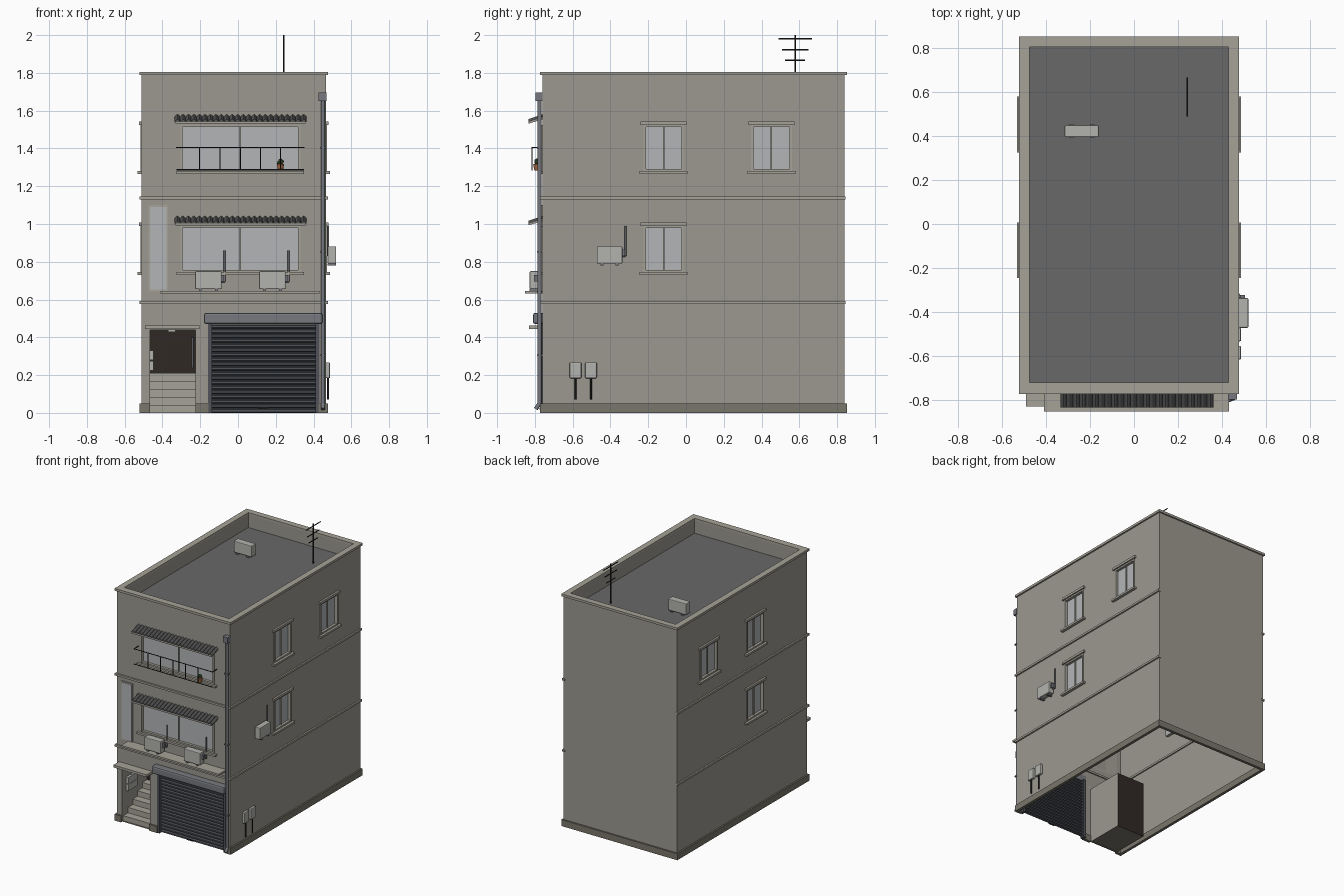
import bpy, bmesh, math
from mathutils import Vector, Matrix

if "Cube" in bpy.data.objects:
    bpy.data.objects.remove(bpy.data.objects["Cube"])

XL, XR, YF, YB = -0.51, 0.465, -0.76, 0.84      # wall planes
FLOOR = 1.69


def mat(name, r, g, b):
    m = bpy.data.materials.new(name)
    m.diffuse_color = (r, g, b, 1)
    m.use_nodes = True
    m.node_tree.nodes["Principled BSDF"].inputs["Base Color"].default_value = m.diffuse_color
    return m


WALL = mat("plaster", .33, .315, .275)
TRIM = mat("trim", .38, .365, .31)
BASE = mat("plinth", .19, .18, .145)
ROOF = mat("roofing", .14, .14, .14)
GLASS = mat("glass", .45, .46, .47)
WHITE = mat("appliance", .45, .45, .43)
STEEL = mat("steel", .08, .085, .1)
GREY = mat("grey_metal", .18, .19, .21)
TILE = mat("tile", .09, .09, .09)
BLACK = mat("black", .02, .02, .022)
BROWN = mat("dark_interior", .03, .022, .018)
CLAY = mat("clay", .4, .14, .05)
LEAF = mat("leaf", .06, .12, .04)


def finish(name, bm, m, smooth=False):
    me = bpy.data.meshes.new(name)
    bm.to_mesh(me)
    bm.free()
    ob = bpy.data.objects.new(name, me)
    me.materials.append(m)
    bpy.context.collection.objects.link(ob)
    if smooth:
        for p in me.polygons:
            p.use_smooth = len(p.vertices) == 4
    return ob


def place(side, u, z, d):
    """Point on a facade: u along it, d outwards. W is plain world x, z, y."""
    return {"F": (u, YF - d, z), "R": (XR + d, u, z), "L": (XL - d, u, z), "W": (u, d, z)}[side]


def boxes(name, side, items, m, bevel=0):
    """One object made of boxes (u0, u1, z0, z1, d0, d1)."""
    bm = bmesh.new()
    for u0, u1, z0, z1, d0, d1 in items:
        a, b = Vector(place(side, u0, z0, d0)), Vector(place(side, u1, z1, d1))
        s = b - a
        bmesh.ops.create_cube(bm, size=1, matrix=Matrix.Translation((a + b) / 2) @
                              Matrix.Diagonal((abs(s.x), abs(s.y), abs(s.z), 1)))
    ob = finish(name, bm, m)
    if bevel:
        mod = ob.modifiers.new("bevel", "BEVEL")
        mod.width, mod.segments = bevel, 2
    return ob


def rods(name, paths, r, m, sides=8):
    """Round bars along straight runs of points."""
    bm = bmesh.new()
    for path in paths:
        for a, b in zip(path, path[1:]):
            a, b = Vector(a), Vector(b)
            rot = (b - a).to_track_quat("Z", "Y").to_matrix().to_4x4()
            bmesh.ops.create_cone(bm, cap_ends=True, segments=sides, radius1=r, radius2=r,
                                  depth=(b - a).length, matrix=Matrix.Translation((a + b) / 2) @ rot)
    return finish(name, bm, m, True)


def strip(name, a, b, m):
    """Sheet between two matching polylines."""
    bm = bmesh.new()
    va, vb = [bm.verts.new(p) for p in a], [bm.verts.new(p) for p in b]
    for i in range(len(a) - 1):
        bm.faces.new((va[i], va[i + 1], vb[i + 1], vb[i]))
    return finish(name, bm, m)


def facade(name, side, u0, u1, z1, holes):
    """Wall sheet on a grid, leaving out rectangular holes."""
    us = sorted({u0, u1, *[v for h in holes for v in h[:2]]})
    zs = sorted({0, z1, *[v for h in holes for v in h[2:]]})
    bm = bmesh.new()
    for a, b in zip(us, us[1:]):
        for c, d in zip(zs, zs[1:]):
            if not any(h[0] <= a and b <= h[1] and h[2] <= c and d <= h[3] for h in holes):
                bm.faces.new([bm.verts.new(place(side, u, z, 0)) for u, z in ((a, c), (b, c), (b, d), (a, d))])
    bmesh.ops.remove_doubles(bm, verts=bm.verts, dist=1e-5)
    return finish(name, bm, WALL)


def window(name, side, u0, u1, z0, z1, lintel=True):
    f, mid = .012, (u0 + u1) / 2
    boxes(name + "_glass", side, [(u0, u1, z0, z1, -.022, -.016)], GLASS)
    boxes(name + "_frame", side, [(u0, u0 + f, z0, z1, -.022, .006), (u1 - f, u1, z0, z1, -.022, .006),
                                  (u0 + f, u1 - f, z0, z0 + f, -.022, .004), (u0 + f, u1 - f, z1 - f, z1, -.022, .004),
                                  (mid - .004, mid + .004, z0 + f, z1 - f, -.016, -.008)], TRIM)
    boxes(name + "_sill", side, [(u0 - .02, u1 + .02, z0 - .015, z0, 0, .022)], TRIM)
    if lintel:
        boxes(name + "_lintel", side, [(u0 - .015, u1 + .015, z1, z1 + .018, 0, .015)], TRIM)


# walls
door, gate = (-.467, -.225, 0, .44), (-.155, .425, 0, .48)
front_win = [(-.305, .33, 1.28, 1.525), (-.305, .33, .745, .99)]
side_win = [(-.225, -.013, 1.28, 1.525), (.345, .56, 1.28, 1.525), (-.225, -.013, .745, .99)]
facade("front_wall", "F", XL, XR, 1.79, [door, gate] + front_win)
facade("right_wall", "R", YF, YB, 1.79, side_win)
facade("left_wall", "L", YF, YB, 1.79, side_win)
strip("back_wall", [(XL, YB, 0), (XR, YB, 0)], [(XL, YB, 1.79), (XR, YB, 1.79)], WALL)

# roof, parapet inner faces and coping
strip("roof_deck", [(XL, YF, FLOOR), (XR, YF, FLOOR)], [(XL, YB, FLOOR), (XR, YB, FLOOR)], ROOF)
ix0, ix1, iy0, iy1 = -.475, .43, -.72, .805
ring = [(ix0, iy0), (ix1, iy0), (ix1, iy1), (ix0, iy1), (ix0, iy0)]
strip("parapet_inside", [(x, y, FLOOR) for x, y in ring], [(x, y, 1.79) for x, y in ring], WALL)
boxes("coping", "W", [(-.522, .477, 1.788, 1.806, -.772, iy0), (-.522, .477, 1.788, 1.806, iy1, .852),
                      (-.522, ix0, 1.788, 1.806, iy0, iy1), (ix1, .477, 1.788, 1.806, iy0, iy1)], TRIM)

# plinth and floor bands
boxes("plinth", "W", [(-.522, -.50, 0, .05, -.772, .852), (.455, .477, 0, .05, -.772, .852),
                      (-.50, .455, 0, .05, .83, .852), (-.50, -.467, 0, .05, -.772, -.75),
                      (-.225, -.155, 0, .05, -.772, -.75), (.425, .455, 0, .05, -.772, -.75)], BASE)
for z in (.577, 1.13):
    boxes("floor_band", "W", [(-.522, .477, z, z + .015, -.774, -.75), (-.522, -.50, z, z + .015, -.75, .845),
                              (.455, .477, z, z + .015, -.75, .845)], TRIM)

# windows
for i, w in enumerate(front_win):
    window(f"front_window_{i}", "F", *w, lintel=False)
for side in "RL":
    for i, w in enumerate(side_win):
        window(f"side_window_{side}_{i}", side, *w)

# tiled awnings over the front windows
for zt in (1.575, 1.037):
    n, x0, x1 = 24, -.335, .362
    xs = [x0 + (x1 - x0) * i / (n * 6) for i in range(n * 6 + 1)]
    hump = [.013 * abs(math.sin(math.pi * i / 6)) for i in range(n * 6 + 1)]
    strip("awning_tiles", [(x, YF, zt - .008 + h) for x, h in zip(xs, hump)],
          [(x, -.835, zt - .033 + h) for x, h in zip(xs, hump)], TILE)
    strip("awning_tile_ends", [(x, -.835, zt - .033 + h) for x, h in zip(xs, hump)],
          [(x, -.835, zt - .034) for x in xs], TILE)
    prof = [(YF, zt - .008), (-.835, zt - .033), (-.835, zt - .044), (YF, zt - .022)]
    bm = bmesh.new()
    f = bm.faces.new([bm.verts.new((x0 + .004, y, z)) for y, z in prof])
    g = bmesh.ops.extrude_face_region(bm, geom=[f])["geom"]
    bmesh.ops.translate(bm, verts=[v for v in g if isinstance(v, bmesh.types.BMVert)], vec=(x1 - x0 - .008, 0, 0))
    bmesh.ops.recalc_face_normals(bm, faces=bm.faces)
    finish("awning_board", bm, TRIM)

# window railing and flower pot
xs = [-.203, -.095, .013, .12, .225]
rods("railing", [[(-.325, YF, 1.405), (-.325, -.815, 1.405), (.35, -.815, 1.405), (.35, YF, 1.405)],
                 [(-.325, -.815, 1.287), (.35, -.815, 1.287)]] +
     [[(x, -.815, 1.285), (x, -.815, 1.405)] for x in xs], .0035, BLACK, 6)
bm = bmesh.new()
bmesh.ops.create_cone(bm, cap_ends=True, segments=12, radius1=.013, radius2=.019, depth=.035,
                      matrix=Matrix.Translation((.225, -.79, 1.3)))
finish("flower_pot", bm, CLAY, True)
bm = bmesh.new()
for dx, dz in ((-.007, 0), (.007, .004), (0, .01)):
    bmesh.ops.create_icosphere(bm, subdivisions=1, radius=.013, matrix=Matrix.Translation((.225 + dx, -.79, 1.325 + dz)))
finish("plant", bm, LEAF)

# ledge, tall panel and cooling units
boxes("ledge", "F", [(-.41, .432, .632, .646, 0, .093)], TRIM)
boxes("tall_panel", "F", [(-.475, -.37, .642, 1.1, 0, .006)], TRIM)
boxes("tall_panel_glass", "F", [(-.467, -.378, .652, 1.09, .004, .008)], GLASS)


def cooler(side, u, z, d0, d1, h, top, w=.14):
    boxes("cooling_unit", side, [(u, u + w, z, z + h, d0, d1)], WHITE, .005)
    boxes("cooling_feet", side, [(u + a, u + a + .015, z - .01, z, d0, d1) for a in (.02, w - .035)], GREY)
    boxes("cooling_valve", side, [(u + w, u + w + .014, z + .04, z + .075, d0 + .01, d0 + .03)], GREY)
    p = u + w + .016
    rods("cooling_pipe", [[place(side, u + w, z + .04, .02), place(side, p, z + .04, .012), place(side, p, top, .012)]],
         .005, GREY)


cooler("F", -.227, .655, .015, .068, .095, .86)
cooler("F", .112, .655, .015, .068, .095, .86)
cooler("R", -.472, .79, .01, .055, .092, .99, .135)
boxes("roof_unit", "W", [(-.315, -.16, FLOOR + .008, 1.785, .395, .45)], WHITE, .005)
boxes("roof_unit_feet", "W", [(-.295, -.275, FLOOR, FLOOR + .01, .39, .455), (-.2, -.18, FLOOR, FLOOR + .01, .39, .455)], GREY)

# roof aerial
rods("aerial", [[(.243, .578, FLOOR), (.243, .578, 2)]] +
     [[(.243, .578 - s, z), (.243, .578 + s, z)] for s, z in ((.088, 1.98), (.071, 1.922), (.053, 1.868))], .004, BLACK, 6)

# drain pipe with hopper
boxes("rain_hopper", "F", [(.427, .469, 1.65, 1.695, 0, .037)], GREY)
rods("drain_pipe", [[(.45, -.775, 1.66), (.45, -.775, .05), (.45, -.795, .02)]], .011, GREY, 10)
boxes("pipe_clips", "F", [(.434, .466, z, z + .008, 0, .03) for z in (.3, .85, 1.4)], GREY)

# roller shutter
pts = []
for i in range(19):
    z = i * .47 / 19
    pts += [(-.738, z), (-.75, z + .006), (-.75, z + .017), (-.738, z + .022)]
strip("shutter", [(-.15, y, z) for y, z in pts], [(.42, y, z) for y, z in pts], STEEL)
boxes("shutter_rails", "F", [(-.16, -.138, 0, .48, -.03, .006), (.41, .432, 0, .48, -.03, .006)], STEEL)
boxes("shutter_box", "F", [(-.18, .447, .47, .53, -.01, .05)], GREY, .012)
boxes("shutter_handle", "F", [(.105, .155, .018, .026, .005, .016)], BLACK)

# stairwell: side walls, back, ceiling, floor, steps
u0, u1, _, top = door
yb = -.45
for x in (u0, u1):
    strip("stairwell_side", [(x, YF, 0), (x, yb, 0)], [(x, YF, top), (x, yb, top)], WALL)
strip("stairwell_back", [(u0, yb, 0), (u1, yb, 0)], [(u0, yb, top), (u1, yb, top)], BROWN)
strip("stairwell_ceiling", [(u0, YF, top), (u1, YF, top)], [(u0, yb, top), (u1, yb, top)], BROWN)
strip("stairwell_floor", [(u0, YF, .003), (u1, YF, .003)], [(u0, yb, .003), (u1, yb, .003)], BASE)
pts = [(-.745, 0)]
for i in range(5):
    pts += [(-.745 + i * .059, (i + 1) * .042), (-.745 + (i + 1) * .059, (i + 1) * .042)]
strip("stairs", [(u0, y, z) for y, z in pts], [(u1, y, z) for y, z in pts], TRIM)
boxes("door_hood", "F", [(-.492, -.205, .443, .462, 0, .07)], TRIM)
boxes("letter_boxes", "W", [(u0, u0 + .02, .225 + k * .055, .275 + k * .055, -.71 + j * .06, -.655 + j * .06)
                            for k in (0, 1) for j in (0, 1)], WHITE)
rods("handrail", [[(-.24, -.74, .24), (-.24, -.47, .395)]], .006, GREY)
boxes("ceiling_lamp", "W", [(-.37, -.33, .428, .44, -.63, -.59)], WHITE)

# meters with conduits
for y in (-.585, -.503):
    boxes("meter", "R", [(y - .031, y + .031, .183, .268, 0, .022)], WHITE, .006)
    rods("meter_conduit", [[(XR + .012, y, .07), (XR + .012, y, .185)]], .005, BLACK)
